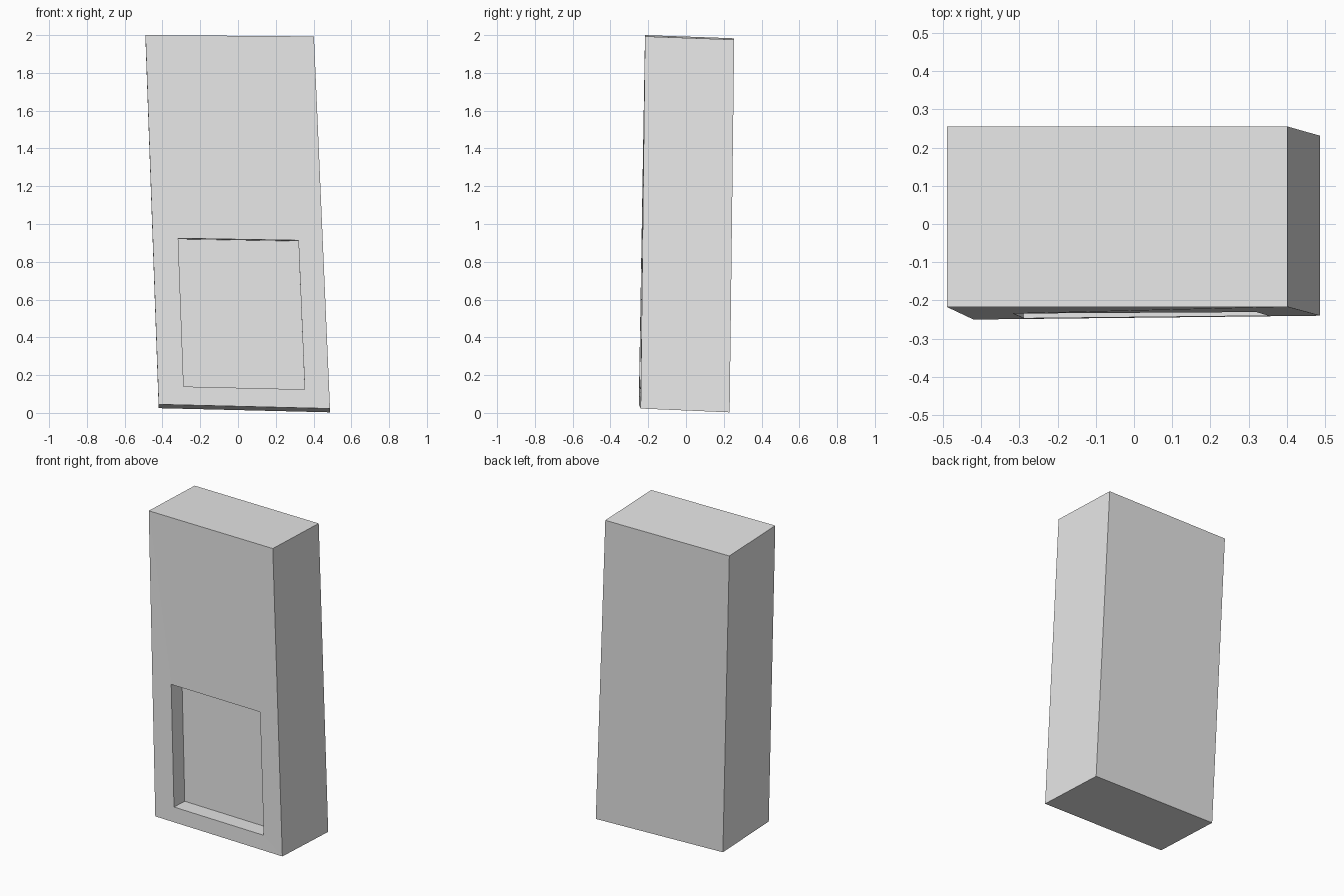
import bpy
import bmesh
from mathutils import Vector

if "Cube" in bpy.data.objects:
    bpy.data.objects.remove(bpy.data.objects["Cube"])

# One plain light grey material
grey = bpy.data.materials.new("light_grey")
grey.use_nodes = True
colour = (0.8, 0.8, 0.8, 1)
grey.diffuse_color = colour
grey.node_tree.nodes["Principled BSDF"].inputs["Base Color"].default_value = colour

# Corners of the slightly leaning block, front edge first: left and right
front_bottom = Vector((-0.42, -0.25, 0.045)), Vector((0.487, -0.24, 0.023))
front_top = Vector((-0.49, -0.217, 2.0)), Vector((0.402, -0.217, 1.993))
depth_bottom = Vector((0, 0.471, -0.02))
depth_top = Vector((0, 0.472, -0.017))


def place(u, v, w):
    """Map a unit-cube position (across, up, back) into the leaning block."""
    low = front_bottom[0].lerp(front_bottom[1], u) + depth_bottom * w
    high = front_top[0].lerp(front_top[1], u) + depth_top * w
    return low.lerp(high, v)


bm = bmesh.new()


def ring(u0, u1, v0, v1, w):
    return [bm.verts.new(place(u, v, w))
            for u, v in ((u0, v0), (u1, v0), (u1, v1), (u0, v1))]


def bridge(a, b):
    for i in range(4):
        j = (i + 1) % 4
        bm.faces.new((a[i], a[j], b[j], b[i]))


# Nested outlines from the back, around the front, into the recess
back = ring(0, 1, 0, 1, 1)
front = ring(0, 1, 0, 1, 0)
opening = ring(0.15, 0.857, 0.05, 0.451, 0)
recess = ring(0.15, 0.857, 0.05, 0.451, 0.235)
outlines = [back, front, opening, recess]
for a, b in zip(outlines, outlines[1:]):
    bridge(a, b)
bm.faces.new(back)
bm.faces.new(recess)
bmesh.ops.recalc_face_normals(bm, faces=bm.faces)

mesh = bpy.data.meshes.new("recessed_block")
bm.to_mesh(mesh)
bm.free()
mesh.materials.append(grey)
block = bpy.data.objects.new("recessed_block", mesh)
bpy.context.collection.objects.link(block)
